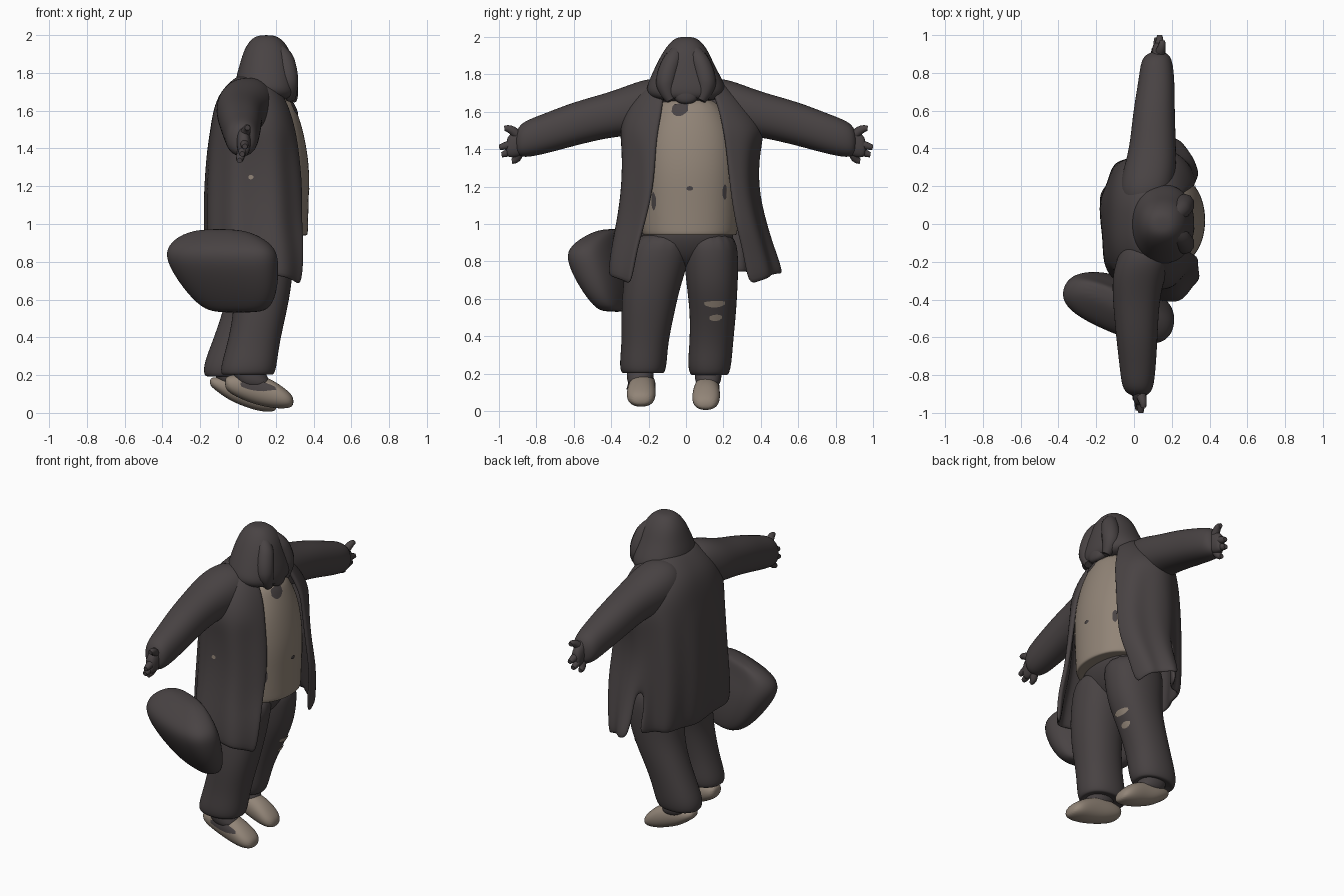
import bpy, bmesh, math
from mathutils import Vector

cube = bpy.data.objects.get("Cube")
if cube:
    bpy.data.objects.remove(cube)


def material(name, rgb):
    m = bpy.data.materials.new(name)
    m.use_nodes = True
    m.diffuse_color = (*rgb, 1)
    bsdf = next(n for n in m.node_tree.nodes if n.type == 'BSDF_PRINCIPLED')
    bsdf.inputs["Base Color"].default_value = (*rgb, 1)
    bsdf.inputs["Roughness"].default_value = 0.9
    return m


DARK = material("charcoal cloth", (0.066, 0.056, 0.057))
BEIGE = material("worn beige", (0.285, 0.232, 0.185))


def power(t, p):
    return math.copysign(abs(t) ** p, t)


def finish(name, bm, mat, levels=2):
    mesh = bpy.data.meshes.new(name)
    bm.to_mesh(mesh)
    bm.free()
    mesh.materials.append(mat)
    for p in mesh.polygons:
        p.use_smooth = True
    ob = bpy.data.objects.new(name, mesh)
    bpy.context.collection.objects.link(ob)
    if levels:
        mod = ob.modifiers.new("smooth", 'SUBSURF')
        mod.levels = mod.render_levels = levels
    return ob


def tube(name, stations, mat, axis='z', yaw=0, p=0.9, n=16):
    """Loft of closed rings; each station is centre x, y, z and two radii."""
    bm = bmesh.new()
    rings = []
    for cx, cy, cz, a, b in stations:
        ring = []
        for k in range(n):
            t = math.tau * k / n
            u, v = a * power(math.cos(t), p), b * power(math.sin(t), p)
            u, v = (u * math.cos(yaw) - v * math.sin(yaw),
                    u * math.sin(yaw) + v * math.cos(yaw))
            off = {'x': (0, u, v), 'y': (u, 0, v), 'z': (u, v, 0)}[axis]
            ring.append(bm.verts.new(Vector((cx, cy, cz)) + Vector(off)))
        rings.append(ring)
    for r, s in zip(rings, rings[1:]):
        for k in range(n):
            bm.faces.new((r[k], r[k - 1], s[k - 1], s[k]))
    bm.faces.new(rings[0])
    bm.faces.new(rings[-1])
    bmesh.ops.recalc_face_normals(bm, faces=bm.faces)
    return finish(name, bm, mat)


def strand(name, points, mat):
    """Tapered round curve through points given as x, y, z, radius."""
    cu = bpy.data.curves.new(name, 'CURVE')
    cu.dimensions = '3D'
    cu.bevel_depth = 1
    cu.bevel_resolution = 3
    cu.use_fill_caps = True
    sp = cu.splines.new('NURBS')
    sp.points.add(len(points) - 1)
    for q, (x, y, z, r) in zip(sp.points, points):
        q.co, q.radius = (x, y, z, 1), r
    sp.use_endpoint_u = True
    sp.order_u = 3
    cu.materials.append(mat)
    ob = bpy.data.objects.new(name, cu)
    bpy.context.collection.objects.link(ob)


def patch(name, centre, w, h, side, target, mat):
    """Thin lens-shaped plate laid on a target surface."""
    bm = bmesh.new()
    bmesh.ops.create_grid(bm, x_segments=10, y_segments=4, size=1)
    for vert in bm.verts:
        u, v = vert.co.x, vert.co.y * (1 - 0.6 * vert.co.x ** 2)
        off = (0, u * w, v * h) if side == 'x' else (u * w, 0, v * h)
        vert.co = Vector(centre) + Vector(off)
    ob = finish(name, bm, mat, 0)
    mod = ob.modifiers.new("lay on", 'SHRINKWRAP')
    mod.target = target
    mod.wrap_mode = 'ABOVE_SURFACE'
    mod.offset = 0.005


# Shirt and neck
shirt = tube("shirt", [
    (.13, .02, .945, .2, .22), (.13, .02, .935, .245, .255), (.13, .02, .96, .245, .262),
    (.13, .02, 1.15, .25, .27), (.135, .02, 1.3, .25, .27), (.13, .02, 1.48, .225, .26),
    (.13, .02, 1.6, .185, .2), (.15, .01, 1.68, .13, .14)], BEIGE)
tube("neck", [(.11, 0, 1.56, .12, .1), (.12, 0, 1.68, .15, .17), (.13, 0, 1.77, .145, .17),
              (.14, 0, 1.84, .12, .12)], DARK)
patch("shirt_button", (.39, .02, 1.19), .018, .012, 'x', shirt, DARK)
patch("collar_patch", (.33, -.04, 1.635), .05, .055, 'x', shirt, DARK)
patch("left_shirt_stain", (.34, .225, 1.17), .022, .04, 'x', shirt, DARK)
patch("right_shirt_stain", (.34, -.2, 1.12), .025, .05, 'x', shirt, DARK)

# Trousers
tube("hips", [(.1, -.02, .76, .06, .1), (.1, -.02, .8, .13, .2), (.11, 0, .88, .175, .26),
              (.11, .01, .97, .2, .25), (.11, .01, 1.02, .16, .2)], DARK)
tube("right_trouser_leg", [
    (.05, -.23, .22, .1, .08), (.05, -.23, .19, .14, .112), (.055, -.23, .24, .152, .13),
    (.08, -.22, .36, .14, .125), (.115, -.205, .52, .142, .145), (.13, -.185, .66, .155, .155),
    (.12, -.15, .82, .18, .175), (.115, -.11, .97, .19, .15)], DARK)
left_leg = tube("left_trouser_leg", [
    (-.045, .125, .21, .1, .07), (-.045, .125, .18, .13, .1), (-.04, .125, .24, .152, .12),
    (-.005, .135, .36, .14, .118), (.06, .145, .52, .147, .125), (.11, .14, .66, .165, .138),
    (.115, .135, .82, .187, .15), (.115, .125, .97, .19, .14)], DARK)
for i, (y, z) in enumerate([(.16, .555), (.168, .465)]):
    patch(f"knee_tear_{i + 1}", (.27, y, z), .078 - .025 * i, .021, 'x', left_leg, BEIGE)

# Shoes, with dark ankles and an outer flap of cloth
right_shoe = tube("right_shoe", [
    (-.07, -.23, .16, .04, .03), (-.04, -.23, .15, .062, .05), (.03, -.23, .14, .07, .075),
    (.12, -.235, .12, .074, .085), (.2, -.24, .094, .08, .072), (.26, -.24, .072, .075, .05),
    (.295, -.24, .06, .04, .025)], BEIGE, 'x')
tube("left_shoe", [
    (-.15, .115, .165, .03, .02), (-.12, .115, .155, .055, .035), (-.05, .115, .13, .067, .063),
    (.03, .11, .11, .07, .077), (.11, .108, .082, .077, .075), (.17, .105, .054, .072, .05),
    (.205, .105, .037, .04, .025)], BEIGE, 'x')
for name, x, y, z in [("right_ankle", .08, -.245, .14), ("left_ankle", -.02, .118, .14)]:
    tube(name, [(x + .02, y, z - .01, .07, .05), (x + .01, y, z + .015, .09, .072),
                (x - .03, y, z + .08, .09, .075), (x - .04, y, z + .2, .06, .06)], DARK)
patch("shoe_flap", (.11, -.35, .155), .1, .04, 'y', right_shoe, DARK)

# Open coat: rows of height, back, front, left, right, left edge, right edge
rows = [(1.79, .01, .17, .14, -.14, .1, -.1), (1.7, -.09, .24, .27, -.25, .15, -.12),
        (1.6, -.125, .285, .35, -.32, .18, -.13), (1.5, -.14, .315, .42, -.35, .2, -.15),
        (1.4, -.155, .335, .385, -.34, .22, -.16),
        (1.2, -.17, .36, .37, -.34, .24, -.17), (1, -.172, .37, .42, -.37, .27, -.22),
        (.86, -.165, .41, .465, -.4, .31, -.27), (.74, -.15, .43, .51, -.415, .34, -.31)]
CX, CY, COLS, P = .09, .02, 41, .8
SLIT = 8
bm = bmesh.new()
grid = []
for i, (z, back, front, left, right, edge_l, edge_r) in enumerate(rows):
    a = math.asin(((edge_l - CY) / (left - CY)) ** (1 / P))
    b = math.tau - math.asin(((edge_r - CY) / (right - CY)) ** (1 / P))
    front_left = front + (.02 if i < 7 else -.06 * (i - 6))
    line = []
    for k in range(COLS):
        f = k / (COLS - 1)
        t = a + (b - a) * f
        c, s = power(math.cos(t), P), power(math.sin(t), P)
        fold = 1 + .005 * i * math.sin(9 * t) * (i > 3)
        # the back panel hangs straighter than the flared front
        wide = left - (left - min(left, .37)) * min(1, max(0, -2.5 * c))
        ahead = front_left if s > 0 else front
        x = CX + c * fold * (ahead - CX if c > 0 else CX - back)
        y = CY + s * fold * (wide - CY if s > 0 else CY - right)
        drop = .075 * abs(2 * f - 1) ** 6 if i == len(rows) - 1 else 0
        line.append(bm.verts.new((x, y, z - drop)))
    grid.append(line)
for i, (r, s) in enumerate(zip(grid, grid[1:])):
    for k in range(COLS - 1):
        if k != SLIT or i < len(rows) - 3:
            bm.faces.new((r[k], s[k], s[k + 1], r[k + 1]))
coat = finish("coat", bm, DARK, 0)
solid = coat.modifiers.new("cloth", 'SOLIDIFY')
solid.thickness = .03
solid.offset = -.5
sub = coat.modifiers.new("smooth", 'SUBSURF')
sub.levels = sub.render_levels = 2
patch("coat_spot", (.07, -.4, 1.25), .012, .011, 'y', coat, BEIGE)

# Sleeves, palms and fingers
for side, s, shift, hand in [("left", 1, .1, .13), ("right", -1, .01, .03)]:
    tube(side + "_sleeve", [
        (.06, s * .06, 1.64, .1, .1), (.06, s * .16, 1.64, .145, .15),
        (.6 * shift + .02, s * .27, 1.615, .145, .145), (shift, s * .4, 1.585, .125, .122),
        (shift + .005, s * .6, 1.535, .112, .12), (hand - .01, s * .76, 1.48, .097, .11),
        (hand - .01, s * .87, 1.45, .085, .1), (hand - .005, s * .9, 1.44, .055, .07),
        (hand - .005, s * .91, 1.435, .03, .04)], DARK, 'y')
    tube(side + "_palm", [(hand, s * .85, 1.45, .04, .07), (hand, s * .9, 1.435, .038, .08),
                          (hand, s * .945, 1.415, .032, .062), (hand, s * .96, 1.41, .02, .04)],
         DARK, 'y')
    tips = [(.97, 1.51), (.998, 1.41), (.985, 1.37), (.93, 1.335)]
    for i, (y, z) in enumerate(tips):
        x = hand + .02 - .014 * i
        strand(f"{side}_finger_{i + 1}", [
            (hand, s * .89, 1.43 + .015 * (2 - i), .028), (x, s * (y - .04), z + .006, .025),
            (x, s * y, z, .014)], DARK)

# Head with long hair, locks at the front and a beard
tube("hair", [
    (.15, 0, 2, .03, .03), (.15, 0, 1.988, .075, .07), (.153, 0, 1.93, .122, .12),
    (.153, -.005, 1.85, .145, .158), (.15, 0, 1.77, .167, .2), (.155, 0, 1.71, .17, .222),
    (.18, 0, 1.67, .135, .185), (.18, 0, 1.655, .08, .12)], DARK)
for side, s in (("left", 1), ("right", -1)):
    strand(side + "_hair_lock", [
        (.17, s * .02, 1.955, .03), (.24, s * .06, 1.9, .05), (.262, s * .1, 1.8, .058),
        (.27, s * .11, 1.72, .052), (.28, s * .08, 1.66, .025)], DARK)
tube("beard", [(.285, 0, 1.64, .02, .03), (.275, 0, 1.665, .045, .07), (.262, 0, 1.73, .055, .09),
               (.25, 0, 1.81, .053, .08), (.22, 0, 1.9, .04, .06)], DARK)

# Slung bag
tube("bag", [
    (0, -.37, .53, .12, .05), (-.01, -.38, .555, .2, .075), (-.04, -.41, .66, .27, .115),
    (-.08, -.445, .79, .315, .14), (-.09, -.455, .87, .315, .125), (-.1, -.42, .935, .24, .08),
    (-.1, -.39, .975, .12, .04)], DARK, yaw=-.4, p=.75)
